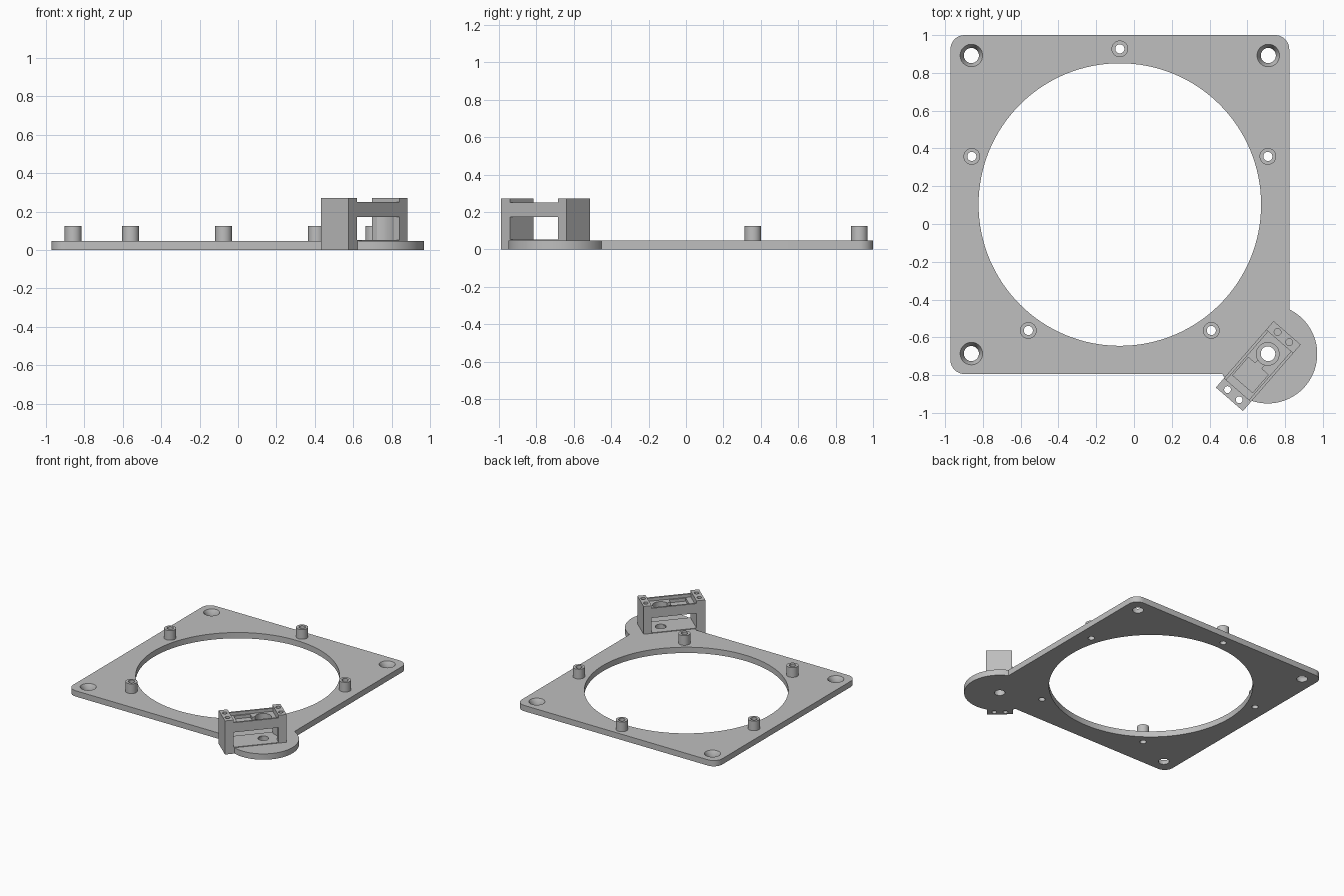
import bpy, math
from mathutils import Matrix, Vector

if "Cube" in bpy.data.objects:
    bpy.data.objects.remove(bpy.data.objects["Cube"], do_unlink=True)

grey = bpy.data.materials.new("plain_grey")
grey.use_nodes = True
GREY = (0.52, 0.52, 0.52, 1)
grey.diffuse_color = GREY
grey.node_tree.nodes["Principled BSDF"].inputs["Base Color"].default_value = GREY

THICK = 0.047
PLATE = Vector((-0.075, 0.103))
PIVOT = Vector((0.708, -0.688))
BRACKET = Matrix.Translation((0.658, -0.752, 0)) @ Matrix.Rotation(math.radians(49), 4, "Z")


def cyl(name, x, y, r, z0, z1, r_top=None, sides=64):
    bpy.ops.mesh.primitive_cone_add(vertices=sides, radius1=r, radius2=r if r_top is None else r_top,
                                    depth=z1 - z0, location=(x, y, (z0 + z1) / 2))
    ob = bpy.context.object
    ob.name = name
    return ob


def box(name, x0, x1, y0, y1, z0, z1, frame=Matrix()):
    bpy.ops.mesh.primitive_cube_add(size=1)
    ob = bpy.context.object
    ob.name = name
    ob.data.transform(Matrix.Translation(((x0 + x1) / 2, (y0 + y1) / 2, (z0 + z1) / 2))
                      @ Matrix.Diagonal((x1 - x0, y1 - y0, z1 - z0, 1)))
    ob.data.transform(frame)
    return ob


def apply_modifiers(ob):
    graph = bpy.context.evaluated_depsgraph_get()
    mesh = bpy.data.meshes.new_from_object(ob.evaluated_get(graph))
    ob.modifiers.clear()
    ob.data = mesh


def combine(ob, tool, operation="DIFFERENCE", keep=False):
    mod = ob.modifiers.new("cut", "BOOLEAN")
    mod.object, mod.operation, mod.solver = tool, operation, "EXACT"
    apply_modifiers(ob)
    if not keep:
        bpy.data.objects.remove(tool, do_unlink=True)


def finish(ob):
    ob.data.materials.clear()
    ob.data.materials.append(grey)
    bpy.ops.object.select_all(action="DESELECT")
    ob.select_set(True)
    bpy.context.view_layer.objects.active = ob
    bpy.ops.object.shade_smooth_by_angle(angle=math.radians(30))


# Square plate with rounded corners
half = 0.897
plate = box("mounting_plate", PLATE.x - half, PLATE.x + half, PLATE.y - half, PLATE.y + half, 0, THICK)
weights = plate.data.attributes.new("bevel_weight_edge", "FLOAT", "EDGE")
for edge in plate.data.edges:
    a, b = (plate.data.vertices[i].co for i in edge.vertices)
    weights.data[edge.index].value = 1.0 if abs(a.z - b.z) > 0.01 else 0.0
bevel = plate.modifiers.new("corners", "BEVEL")
bevel.limit_method, bevel.width, bevel.segments = "WEIGHT", 0.075, 10
apply_modifiers(plate)

# Round ear on one corner and the large opening
combine(plate, cyl("ear", *PIVOT, 0.262, 0, THICK, sides=96), "UNION")
combine(plate, cyl("opening", *PLATE, 0.748, -0.1, 0.2, sides=128))

# Countersunk corner holes and the plain pivot hole
for sx, sy in ((-1, 1), (1, 1), (-1, -1), (1, -1)):
    x, y = PLATE.x + sx * 0.786, PLATE.y + sy * 0.789
    combine(plate, cyl("hole", x, y, 0.04, -0.1, 0.2))
    if (sx, sy) != (1, -1):
        combine(plate, cyl("countersink", x, y, 0.04, 0.012, THICK + 0.001, 0.06))

# Five hollow standoffs around the opening
for i in range(5):
    a = math.radians(90 + 72 * i)
    x, y = PLATE.x + 0.824 * math.cos(a), PLATE.y + 0.824 * math.sin(a)
    post = cyl(f"standoff_{i + 1}", x, y, 0.044, THICK, 0.125)
    combine(post, cyl("bore", x, y, 0.024, -0.1, 0.3))
    combine(plate, cyl("bore", x, y, 0.024, -0.1, 0.3))
    finish(post)

# Angled bracket: window, saddle and shallow pocket between the end blocks
bracket = box("angled_bracket", -0.233, 0.233, -0.095, 0.095, 0, 0.272, BRACKET)
for dims in ((-0.167, 0.172, -0.2, 0.2, 0.052, 0.172),
             (-0.167, 0.172, -0.2, 0.2, 0.25, 0.4),
             (-0.167, 0.172, -0.08, 0.08, 0.225, 0.4),
             (-0.126, 0.0, -0.07, 0.07, 0.2, 0.4),
             (-0.01, 0.04, -0.022, 0.022, 0.2, 0.4)):
    combine(bracket, box("cutter", *dims, BRACKET))

# Pivot clearance and access hole through the bracket
combine(bracket, cyl("clearance", *PIVOT, 0.108, 0.052, 0.172))
combine(bracket, cyl("access", *PIVOT, 0.06, 0.16, 0.4))
combine(bracket, cyl("pivot_hole", *PIVOT, 0.04, -0.1, 0.1))

# Screw holes: through the outer end, blind in the inner end
for u, bottom in ((-0.201, -0.1), (0.203, 0.1)):
    for v in (-0.041, 0.041):
        p = BRACKET @ Vector((u, v, 0))
        combine(bracket, cyl("screw_hole", p.x, p.y, 0.018, bottom, 0.4, sides=32))
combine(bracket, plate, keep=True)

finish(plate)
finish(bracket)
